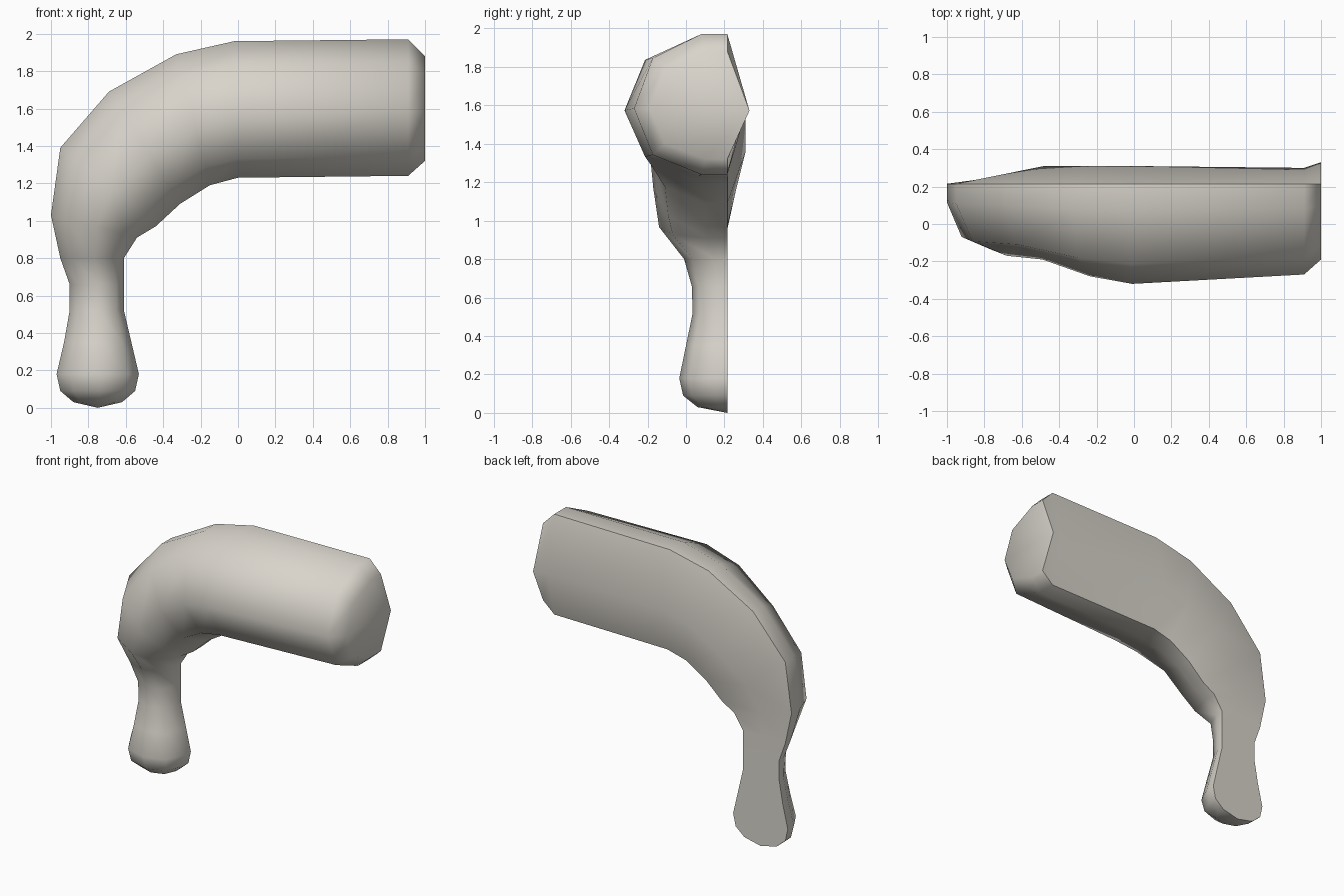
import bpy, bmesh, math

if "Cube" in bpy.data.objects:
    bpy.data.objects.remove(bpy.data.objects["Cube"])

# Stations along the bend: outer x, z, inner x, z, front y, back ridge y
STATIONS = [
    (1.00, 1.88, 1.00, 1.32, -0.19, 0.33),
    (0.91, 1.97, 0.91, 1.24, -0.27, 0.30),
    (-0.02, 1.96, 0.00, 1.23, -0.32, 0.31),
    (-0.33, 1.89, -0.15, 1.19, -0.28, 0.31),
    (-0.69, 1.69, -0.31, 1.09, -0.19, 0.31),
    (-0.95, 1.39, -0.44, 0.97, -0.17, 0.26),
    (-1.00, 1.03, -0.54, 0.91, -0.14, 0.217),
    (-0.95, 0.80, -0.61, 0.80, -0.01, 0.215),
    (-0.90, 0.66, -0.61, 0.66, 0.03, 0.215),
    (-0.90, 0.52, -0.61, 0.52, 0.035, 0.215),
    (-0.93, 0.35, -0.57, 0.35, 0.00, 0.215),
    (-0.97, 0.18, -0.53, 0.18, -0.035, 0.215),
    (-0.95, 0.09, -0.55, 0.09, -0.015, 0.215),
    (-0.88, 0.03, -0.62, 0.03, 0.06, 0.215),
]
BACK = 0.215
# Section: position from outer to inner, share of the depth towards the front
SECTION = [(0, 0), (0, 0.28), (0.17, 0.8), (0.53, 1), (0.86, 0.8), (1, 0.28), (1, 0)]

bm = bmesh.new()
rings = []
for ox, oz, ix, iz, front, ridge in STATIONS:
    pts = [(t, BACK + d * (front - BACK)) for t, d in SECTION] + [(0.55, ridge)]
    rings.append([bm.verts.new((ox + t * (ix - ox), y, oz + t * (iz - oz))) for t, y in pts])

# Skin between neighbouring rings
n = len(rings[0])
for a, b in zip(rings, rings[1:]):
    for i in range(n):
        j = (i + 1) % n
        bm.faces.new((a[i], a[j], b[j], b[i]))

# Flat end cap and shallow pointed foot
bm.faces.new(rings[0])
tip = bm.verts.new((-0.75, BACK, 0.0))
last = rings[-1]
for i in range(n):
    bm.faces.new((last[i], last[(i + 1) % n], tip))
bmesh.ops.recalc_face_normals(bm, faces=bm.faces)

mesh = bpy.data.meshes.new("bent_handle")
bm.to_mesh(mesh)
bm.free()
handle = bpy.data.objects.new("bent_handle", mesh)
bpy.context.collection.objects.link(handle)

mat = bpy.data.materials.new("warm light grey")
mat.diffuse_color = (0.69, 0.66, 0.60, 1)
mat.use_nodes = True
mat.node_tree.nodes["Principled BSDF"].inputs["Base Color"].default_value = mat.diffuse_color
mesh.materials.append(mat)

bpy.context.view_layer.objects.active = handle
handle.select_set(True)
bpy.ops.object.shade_smooth_by_angle(angle=math.radians(55))
